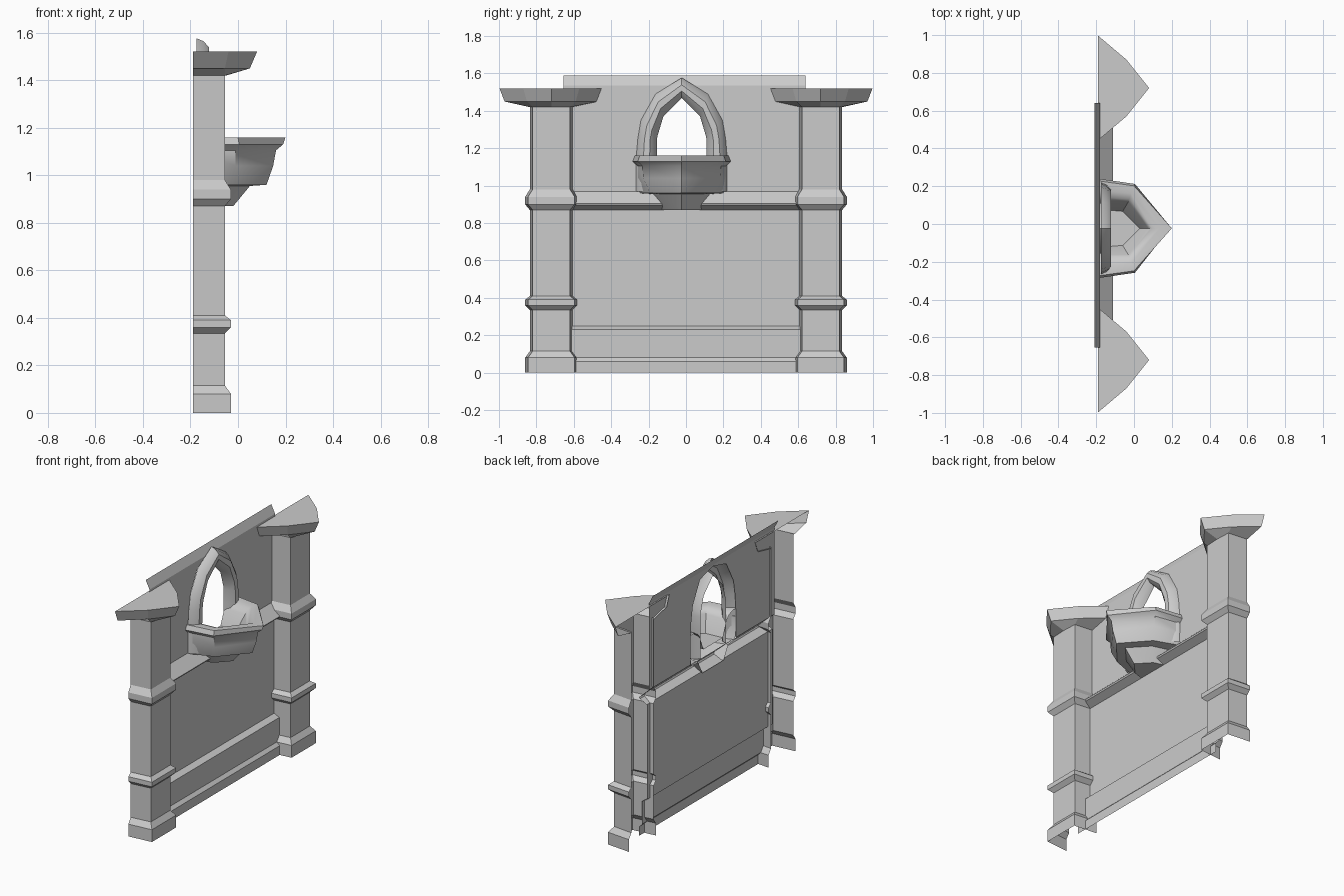
import bpy
import bmesh
import math

cube = bpy.data.objects.get("Cube")
if cube:
    bpy.data.objects.remove(cube, do_unlink=True)

stone = bpy.data.materials.new("grey_stone")
stone.use_nodes = True
GREY = (0.6, 0.6, 0.6, 1)
stone.diffuse_color = GREY
stone.node_tree.nodes["Principled BSDF"].inputs["Base Color"].default_value = GREY

BACK = -0.19    # rear plane of the pillars
WALL = -0.18    # plane of the upper wall
MID = -0.023    # centre line of the arch and basin


def finish(name, bm, smooth=None):
    """Turn an open shell towards +x and make it an object."""
    bmesh.ops.recalc_face_normals(bm, faces=bm.faces)
    bm.normal_update()
    if sum(f.normal.x * f.calc_area() for f in bm.faces) < 0:
        bmesh.ops.reverse_faces(bm, faces=bm.faces)
    mesh = bpy.data.meshes.new(name)
    bm.to_mesh(mesh)
    bm.free()
    mesh.materials.append(stone)
    obj = bpy.data.objects.new(name, mesh)
    bpy.context.collection.objects.link(obj)
    if smooth:
        bpy.ops.object.select_all(action='DESELECT')
        obj.select_set(True)
        bpy.context.view_layer.objects.active = obj
        bpy.ops.object.shade_smooth_by_angle(angle=math.radians(smooth))
    return obj


def loft(name, rings, cap_start=False, cap_end=False, smooth=None):
    """Bridge a series of open cross-sections."""
    bm = bmesh.new()
    rows = [[bm.verts.new(p) for p in ring] for ring in rings]
    for a, b in zip(rows, rows[1:]):
        for i in range(len(a) - 1):
            bm.faces.new((a[i], a[i + 1], b[i + 1], b[i]))
    if cap_start:
        bm.faces.new(rows[0])
    if cap_end:
        bm.faces.new(rows[-1])
    return finish(name, bm, smooth)


def half_ring(y, z, back, back_w, mid, mid_w, tip):
    """Five-point section: back corners, shoulders and a front point."""
    return [(back, y - back_w, z), (mid, y - mid_w, z), (tip, y, z),
            (mid, y + mid_w, z), (back, y + back_w, z)]


# Pillars: three-sided shafts with mouldings given as (height, swelling)
SHAFT = [(0, .025), (.08, .025), (.115, 0), (.335, 0), (.36, .025),
         (.39, .025), (.41, 0), (.87, 0), (.9, .025), (.94, .025),
         (.98, 0), (1.43, 0)]
for side, y in (("right", -.72), ("left", .72)):
    rings = []
    for z, s in SHAFT:
        front = -.055 + s
        rings.append([(BACK, y - .115 - s, z), (front, y - .1 - s, z),
                      (front, y + .1 + s, z), (BACK, y + .115 + s, z)])
    loft(side + "_pillar", rings)

    # Pointed capital with a flat top
    loft(side + "_capital", [
        half_ring(y, 1.42, BACK, .115, -.055, .1, -.05),
        half_ring(y, 1.45, BACK, .25, -.055, .13, .05),
        half_ring(y, 1.52, BACK, .277, -.04, .15, .08)], cap_end=True)

# Lower wall: baseboard, plinth, panel and sloping rail
SECTION = [(-.11, 0), (-.11, .06), (-.13, .08), (-.13, .23), (-.165, .25),
           (-.165, .87), (-.115, .895), (-.11, .905), (WALL, .97)]
loft("lower_wall", [[(x, -.655, z), (x, .64, z)] for x, z in SECTION])

# Pointed arch outlines as (half width, height), foot to peak
OUTER = [(.243, .97), (.243, 1.155), (.235, 1.25), (.218, 1.35), (.14, 1.49)]
INNER = [(.133, .97), (.133, 1.155), (.133, 1.245), (.128, 1.27), (.098, 1.37)]


def arch(half, peak):
    return ([(MID - w, z) for w, z in half] + [(MID, peak)]
            + [(MID + w, z) for w, z in reversed(half)])


# Upper wall with the window notch and a top strip leaning back
bm = bmesh.new()
notch = arch([(w * .96, z) for w, z in OUTER], 1.525)
outline = [(-.655, 1.535), (-.655, .97)] + notch + [(.64, .97), (.64, 1.535)]
verts = [bm.verts.new((WALL, y, z)) for y, z in outline]
bm.faces.new(verts)
top = [bm.verts.new((-.208, y, 1.59)) for y in (-.655, .64)]
bm.faces.new((verts[0], verts[-1], top[1], top[0]))
finish("upper_wall", bm)

# Rounded frame around the window
ROUND = [(0, WALL + .005), (.12, -.145), (.35, -.122), (.65, -.122),
         (.88, -.145), (1, WALL)]
frame = []
for (oy, oz), (iy, iz) in zip(arch(OUTER, 1.577), arch(INNER, 1.468)):
    frame.append([(x, oy + (iy - oy) * t, oz + (iz - oz) * t)
                  for t, x in ROUND])
loft("window_frame", frame, smooth=40)

# Basin: inside, rim, bowl and bracket
BASIN = [(1.02, .1, -.06, .09, .03), (1.12, .14, -.03, .14, .075),
         (1.145, .165, -.025, .155, .095), (1.16, .2, -.015, .185, .135),
         (1.16, .25, 0, .225, .2), (1.13, .262, .005, .235, .19),
         (1.105, .238, -.01, .21, .16), (1.04, .238, -.01, .205, .148),
         (.96, .225, -.03, .17, .12), (.955, .155, -.06, .12, .05),
         (.87, .11, -.1, .085, -.02)]
loft("basin", [half_ring(MID, z, WALL, bw, m, mw, tip)
               for z, bw, m, mw, tip in BASIN],
     cap_start=True, cap_end=True, smooth=40)
